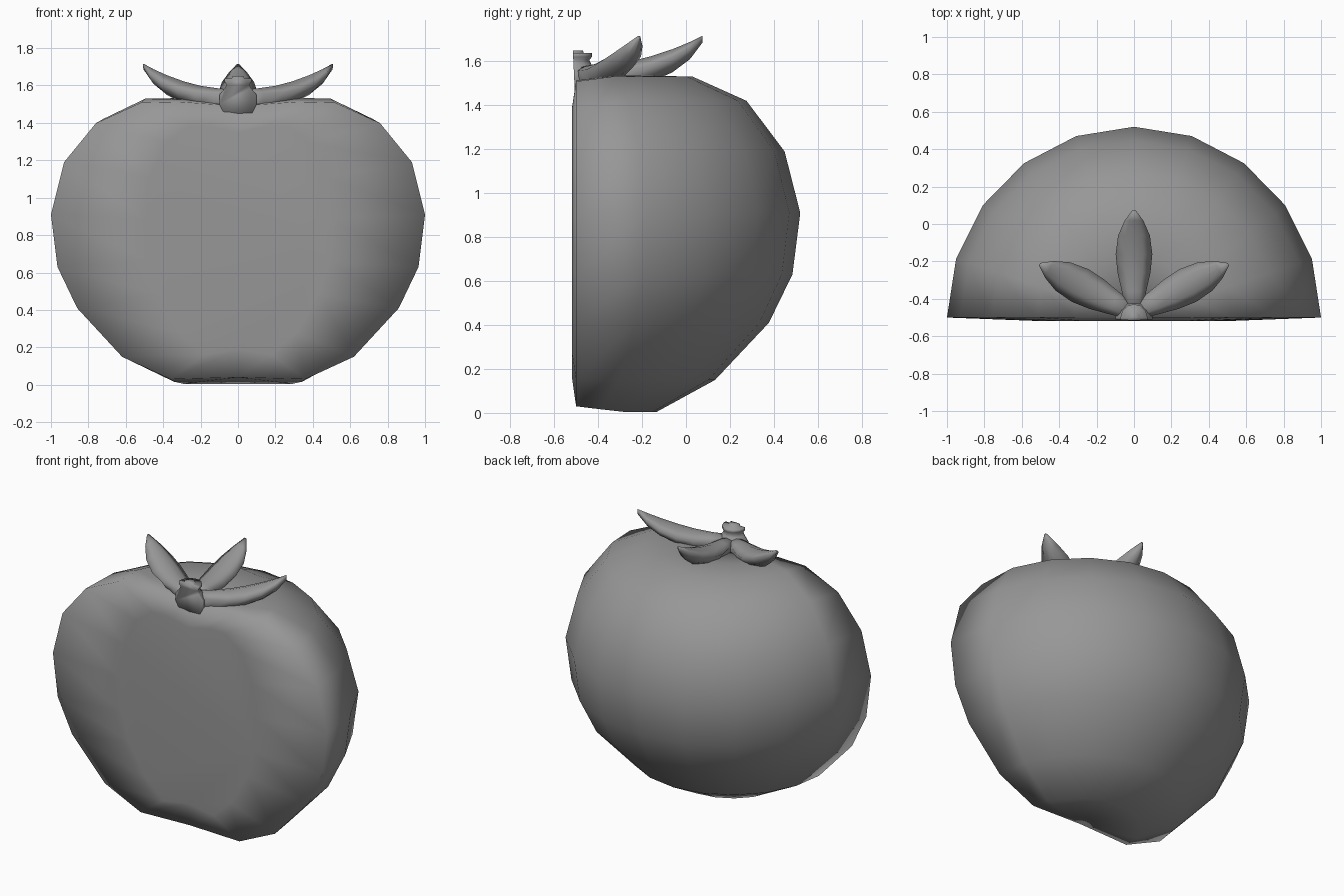
import bpy, bmesh, math

if "Cube" in bpy.data.objects:
    bpy.data.objects.remove(bpy.data.objects["Cube"])

CY = -0.5  # cut plane / lathe axis
grey = bpy.data.materials.new("dark_grey")
grey.diffuse_color = (0.31, 0.31, 0.31, 1)
grey.use_nodes = True
grey.node_tree.nodes["Principled BSDF"].inputs["Base Color"].default_value = grey.diffuse_color


def finish(name, bm):
    bmesh.ops.remove_doubles(bm, verts=bm.verts, dist=1e-4)
    bmesh.ops.recalc_face_normals(bm, faces=bm.faces)
    me = bpy.data.meshes.new(name)
    bm.to_mesh(me)
    bm.free()
    me.materials.append(grey)
    ob = bpy.data.objects.new(name, me)
    bpy.context.collection.objects.link(ob)
    me.polygons.foreach_set("use_smooth", [True] * len(me.polygons))
    return ob


def half_lathe(profile, steps, ys=1.0):
    """Revolve a (radius, z) profile by 180 degrees; returns bmesh and the open front outline."""
    bm = bmesh.new()
    rows = []
    for r, z in profile:
        if r == 0:
            rows.append([bm.verts.new((0, CY, z))] * (steps + 1))
        else:
            rows.append([bm.verts.new((r * math.cos(math.pi * i / steps),
                                       CY + ys * r * math.sin(math.pi * i / steps), z))
                         for i in range(steps + 1)])
    for a, b in zip(rows, rows[1:]):
        for i in range(steps):
            bm.faces.new(list(dict.fromkeys((a[i], a[i + 1], b[i + 1], b[i]))))
    right = [row[0] for row in rows]
    left = [row[-1] for row in rows]
    return bm, list(dict.fromkeys(right + left[::-1]))


def cap(bm, rim, place):
    """Close the front outline with a ring of quads and one flat face."""
    inner = [bm.verts.new(place(v.co)) for v in rim]
    n = len(rim)
    for i in range(n):
        j = (i + 1) % n
        bm.faces.new((rim[i], rim[j], inner[j], inner[i]))
    bm.faces.new(inner)


# fruit half with a slightly bulging cut face
body = [(0, 0.04), (0.36, 0.005), (0.62, 0.15), (0.86, 0.41), (0.965, 0.63),
        (1.0, 0.91), (0.93, 1.19), (0.76, 1.42), (0.52, 1.53), (0.32, 1.535), (0, 1.49)]
bm, rim = half_lathe(body, 10, 1.02)
cap(bm, rim, lambda c: (c.x * 0.5, -0.519, 0.79 + (c.z - 0.79) * 0.8))
for v in bm.verts:  # top and bottom draw in slightly towards the cut
    if -0.505 < v.co.y < -0.37 and 0 < abs(v.co.x) < 0.8:
        k = 1.0 if v.co.y < -0.49 else 0.45
        if v.co.z > 1.35:
            v.co.z -= 0.022 * k
        elif v.co.z < 0.1:
            v.co.z += 0.025 * k
finish("fruit_half", bm)

# stem stub with flared top, running out into the cut face below
stem = [(0, 1.40), (0.07, 1.44), (0.10, 1.5), (0.10, 1.55), (0.07, 1.585), (0.06, 1.605), (0.072, 1.62),
        (0.072, 1.637), (0.035, 1.637), (0.03, 1.65), (0, 1.65)]
bm, rim = half_lathe(stem, 6)
cap(bm, rim, lambda c: (c.x, CY - 0.003 - 0.012 * (c.z - 1.4) / 0.25, c.z))
finish("stem", bm)

# sepals: distance along, half width, ridge height, keel height
stations = [(0.0, 0.05, 1.575, 1.42), (0.12, 0.065, 1.585, 1.44), (0.22, 0.088, 1.598, 1.47),
            (0.32, 0.098, 1.622, 1.505), (0.42, 0.085, 1.655, 1.55), (0.5, 0.05, 1.688, 1.61),
            (0.557, 0.008, 1.716, 1.685)]


def sepal(name, ang, length):
    bm = bmesh.new()
    c, s = math.cos(ang), math.sin(ang)
    rings = []
    for d, w, top, keel in stations:
        edge = top - 0.04 * w / 0.098
        shoulder = top - (top - edge) * 0.3
        belly = keel + (edge - keel) * 0.3
        section = [(-w, edge), (-w * 0.5, shoulder), (0, top), (w * 0.5, shoulder),
                   (w, edge), (w * 0.5, belly), (0, keel), (-w * 0.5, belly)]
        t = d * length / 0.557
        rings.append([bm.verts.new((t * c - o * s, -0.48 + t * s + o * c, z)) for o, z in section])
    for a, b in zip(rings, rings[1:]):
        for i in range(8):
            j = (i + 1) % 8
            bm.faces.new((a[i], a[j], b[j], b[i]))
    bm.faces.new(rings[0])
    bm.faces.new(rings[-1])
    for v in bm.verts:  # keep the base behind the cut plane
        v.co.y = max(v.co.y, -0.51)
    finish(name, bm)


sepal("sepal_back", math.pi / 2, 0.555)
sepal("sepal_right", math.radians(27.7), 0.57)
sepal("sepal_left", math.radians(180 - 27.7), 0.57)
